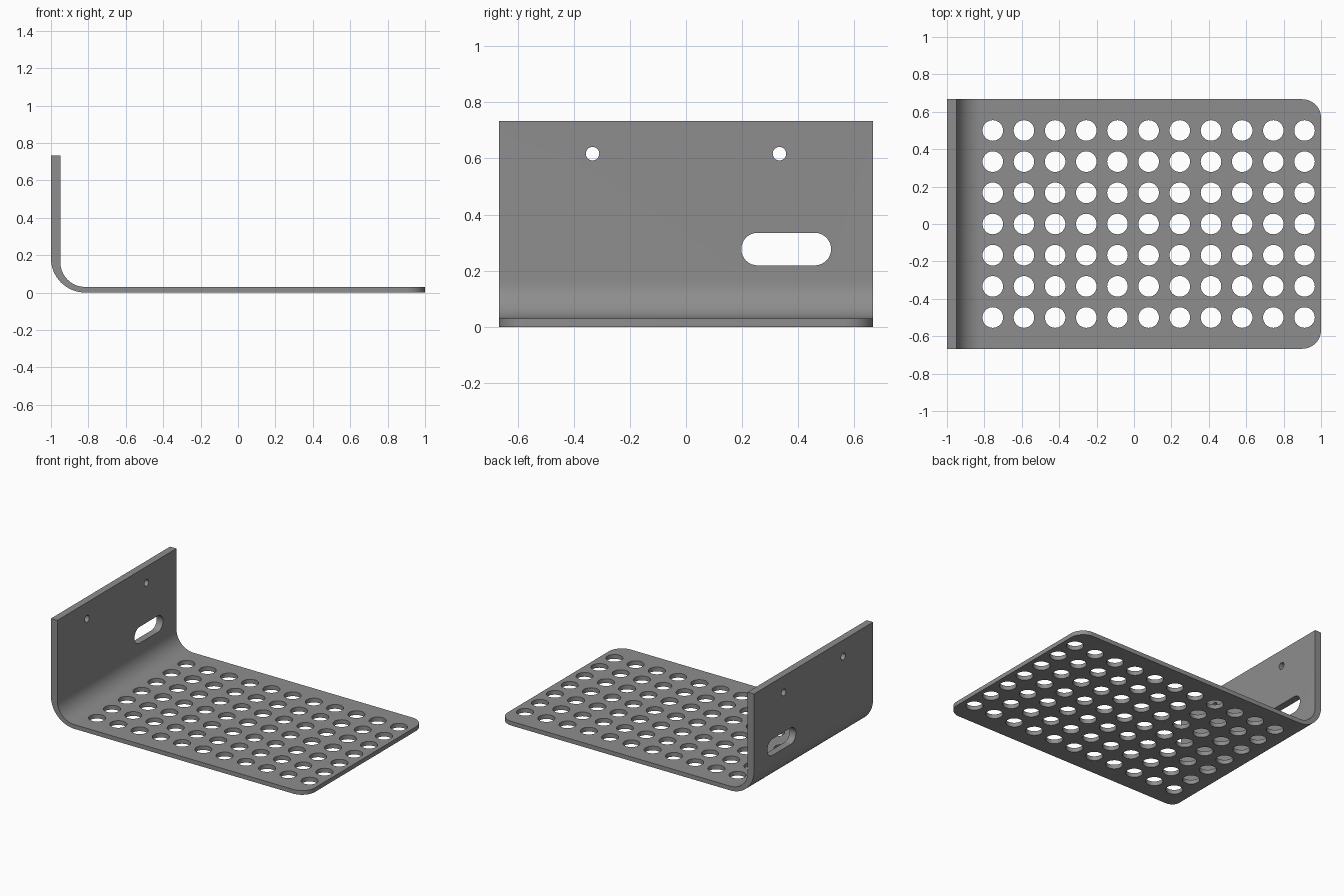
import bpy, bmesh, math

if "Cube" in bpy.data.objects:
    bpy.data.objects.remove(bpy.data.objects["Cube"])

HALF_W = 0.667     # half the bracket width
HEIGHT = 0.733     # top of the upright flange
WALL, FLOOR = 0.05, 0.03
BEND_X, R_OUT, R_IN = -0.817, 0.183, 0.133

steel = bpy.data.materials.new("steel grey")
steel.diffuse_color = (0.27, 0.27, 0.27, 1)
steel.use_nodes = True
steel.node_tree.nodes["Principled BSDF"].inputs["Base Color"].default_value = steel.diffuse_color


def arc(cx, cy, r, a0, a1, n):
    return [(cx + r * math.cos(math.radians(a0 + (a1 - a0) * i / n)),
             cy + r * math.sin(math.radians(a0 + (a1 - a0) * i / n))) for i in range(n + 1)]


def extrude(bm, points, offset):
    """Closed prism from a planar outline."""
    face = bm.faces.new([bm.verts.new(p) for p in points])
    new = bmesh.ops.extrude_face_region(bm, geom=[face])["geom"]
    bmesh.ops.translate(bm, vec=offset, verts=[v for v in new if isinstance(v, bmesh.types.BMVert)])


def to_object(bm, name):
    bmesh.ops.recalc_face_normals(bm, faces=bm.faces)
    mesh = bpy.data.meshes.new(name)
    bm.to_mesh(mesh)
    bm.free()
    mesh.materials.append(steel)
    obj = bpy.data.objects.new(name, mesh)
    bpy.context.collection.objects.link(obj)
    return obj


# Bent plate: L profile with a rounded bend, extruded across the width
profile = [(1, 0), (1, FLOOR)]
profile += arc(BEND_X, FLOOR + R_IN, R_IN, 270, 180, 16)
profile += [(-1 + WALL, HEIGHT), (-1, HEIGHT)]
profile += arc(BEND_X, R_OUT, R_OUT, 180, 270, 16)
bm = bmesh.new()
extrude(bm, [(x, -HALF_W, z) for x, z in profile], (0, 2 * HALF_W, 0))

# Rounded corners at the free end of the shelf
corners = [e for e in bm.edges if all(v.co.x > 0.99 for v in e.verts)
           and abs(e.verts[0].co.y - e.verts[1].co.y) < 0.01]
bmesh.ops.bevel(bm, geom=corners, offset=0.1, segments=12, profile=0.5, affect='EDGES')
bracket = to_object(bm, "bracket")

# Cutters: shelf hole grid, two screw holes and a slot in the flange
bm = bmesh.new()
for i in range(11):
    for j in range(7):
        ring = arc(-0.755 + i / 6, -0.5 + j / 6, 0.055, 0, 360, 32)[:-1]
        extrude(bm, [(x, y, -0.05) for x, y in ring], (0, 0, 0.15))
slot = arc(0.459, 0.277, 0.058, -90, 90, 16) + arc(0.255, 0.277, 0.058, 90, 270, 16)
screw_holes = [arc(s * 0.333, 0.617, 0.024, 0, 360, 24)[:-1] for s in (-1, 1)]
for outline in [slot] + screw_holes:
    extrude(bm, [(-1.05, y, z) for y, z in outline], (0.15, 0, 0))
cutter = to_object(bm, "hole_cutter")
cutter.hide_render = True

# Cut the holes, then shade
mod = bracket.modifiers.new("holes", 'BOOLEAN')
mod.operation = 'DIFFERENCE'
mod.solver = 'EXACT'
mod.object = cutter
bpy.context.view_layer.objects.active = bracket
bracket.select_set(True)
bpy.ops.object.modifier_apply(modifier=mod.name)
bpy.data.objects.remove(cutter)
bpy.ops.object.shade_smooth_by_angle(angle=math.radians(30))
